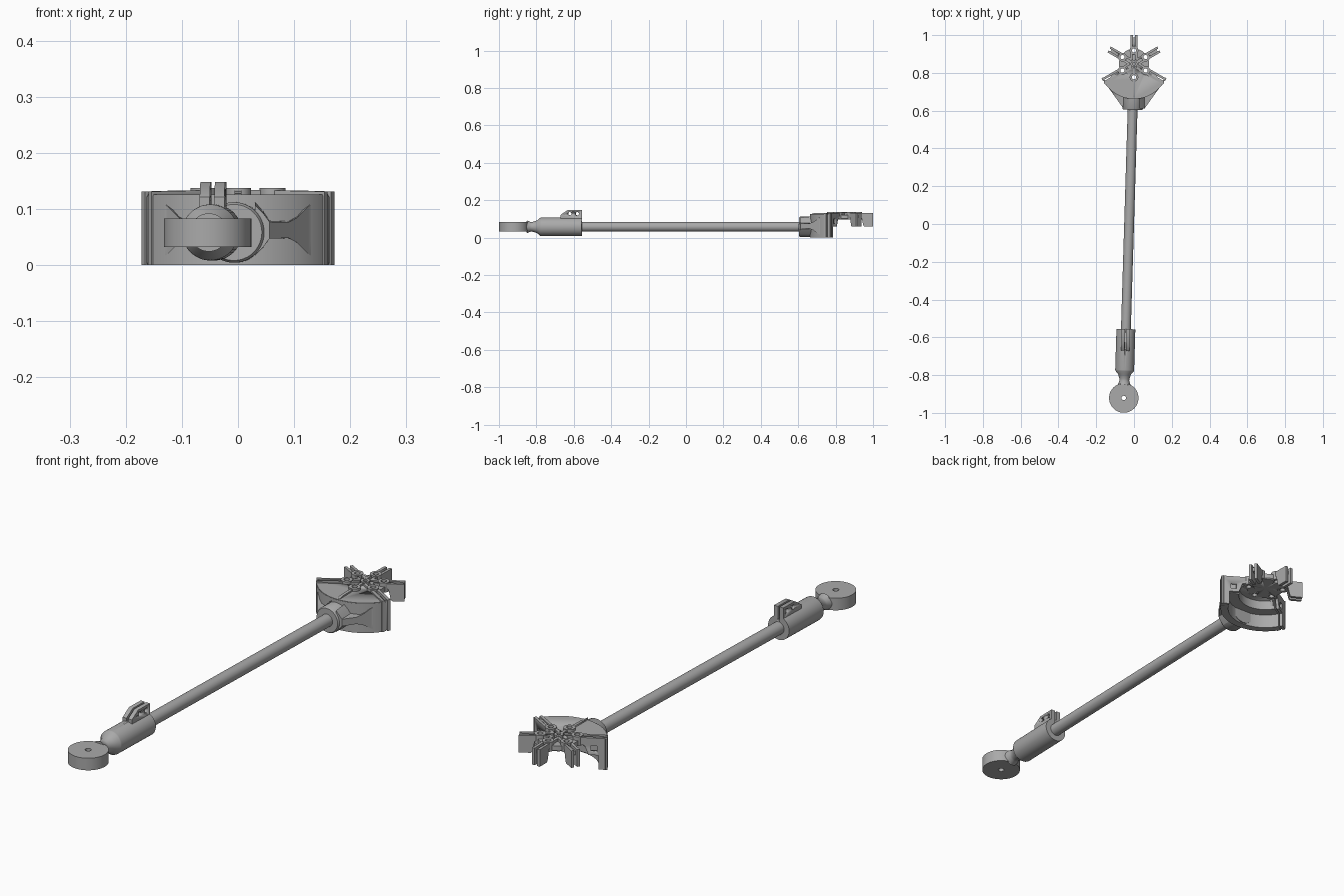
import bpy, bmesh, math
from mathutils import Matrix, Vector

if "Cube" in bpy.data.objects:
    bpy.data.objects.remove(bpy.data.objects["Cube"], do_unlink=True)

grey = bpy.data.materials.new("mid_grey")
grey.use_nodes = True
COLOUR = (0.4, 0.4, 0.4, 1)
grey.diffuse_color = COLOUR
grey.node_tree.nodes["Principled BSDF"].inputs["Base Color"].default_value = COLOUR

AXIS_Z = 0.058
PIVOT = Vector((-0.054, -0.921, AXIS_Z))
HUB = Vector((0, 0.848, 0))
SKEW = Matrix.Translation(PIVOT) @ Matrix.Rotation(-math.atan2(0.054, HUB.y - PIVOT.y), 4, "Z")
AT_HUB = Matrix.Translation(HUB)
FAN_R = 0.186


def finish(name, bm, matrix=Matrix()):
    bmesh.ops.recalc_face_normals(bm, faces=bm.faces)
    bm.transform(matrix)
    mesh = bpy.data.meshes.new(name)
    bm.to_mesh(mesh)
    bm.free()
    mesh.materials.append(grey)
    ob = bpy.data.objects.new(name, mesh)
    bpy.context.collection.objects.link(ob)
    bpy.ops.object.select_all(action="DESELECT")
    ob.select_set(True)
    bpy.context.view_layer.objects.active = ob
    bpy.ops.object.shade_smooth_by_angle(angle=math.radians(35))
    return ob


def prism(name, outline, low, high, matrix=Matrix()):
    """Extrude a flat outline along local z."""
    bm = bmesh.new()
    face = bm.faces.new([bm.verts.new((x, y, low)) for x, y in outline])
    grown = bmesh.ops.extrude_face_region(bm, geom=[face])["geom"]
    verts = [v for v in grown if isinstance(v, bmesh.types.BMVert)]
    bmesh.ops.translate(bm, vec=(0, 0, high - low), verts=verts)
    return finish(name, bm, matrix)


def lathe(name, profile, matrix=Matrix(), steps=48, closed=False):
    """Spin (radius, height) points about local z."""
    bm = bmesh.new()
    verts = [bm.verts.new((r, 0, h)) for r, h in profile]
    edges = [bm.edges.new(pair) for pair in zip(verts, verts[1:])]
    if closed:
        edges.append(bm.edges.new((verts[-1], verts[0])))
    bmesh.ops.spin(bm, geom=verts + edges, axis=(0, 0, 1), cent=(0, 0, 0),
                   angle=math.tau, steps=steps)
    bmesh.ops.remove_doubles(bm, verts=bm.verts, dist=0.0001)
    return finish(name, bm, matrix)


def ring(name, inner, outer, low, high, matrix):
    return lathe(name, [(inner, low), (outer, low), (outer, high), (inner, high)], matrix, closed=True)


def cut(target, cutter):
    mod = target.modifiers.new("cut", "BOOLEAN")
    mod.operation = "DIFFERENCE"
    mod.object = cutter
    bpy.context.view_layer.objects.active = target
    bpy.ops.object.modifier_apply(modifier=mod.name)
    bpy.data.objects.remove(cutter, do_unlink=True)


def sector(inner, outer, count=32):
    angles = [math.radians(-150 + 120 * i / count) for i in range(count + 1)]
    far = [(outer * math.cos(a), outer * math.sin(a)) for a in angles]
    if not inner:
        return far + [(0, 0)]
    return far + [(inner * math.cos(a), inner * math.sin(a)) for a in reversed(angles)]


# Rod, clamp sleeve and neck share one slightly skewed axis
ALONG = SKEW @ Matrix.Rotation(-math.pi / 2, 4, "X")
lathe("rod", [(0, 0.3), (0.026, 0.3), (0.026, 1.58), (0, 1.58)], ALONG)
sleeve = lathe("clamp_sleeve", [(0, 0.07), (0.034, 0.07), (0.026, 0.09), (0.026, 0.1), (0.034, 0.125),
                                (0.049, 0.143), (0.05, 0.148), (0.05, 0.365), (0, 0.365)], ALONG)
ring("end_disc", 0.012, 0.078, 0.032, 0.083, Matrix.Translation((PIVOT.x, PIVOT.y, 0)))

# Clamp ears stand on the sleeve, with a slot cut between them
SIDEWAYS = SKEW @ Matrix(((0, 0, 1, 0), (1, 0, 0, 0), (0, 1, 0, 0), (0, 0, 0, 1)))
cut(sleeve, prism("slot", [(0.26, 0.03), (0.38, 0.03), (0.38, 0.07), (0.26, 0.07)], -0.003, 0.004, SIDEWAYS))
ear_shape = [(0.25, 0.035), (0.365, 0.035), (0.365, 0.09), (0.29, 0.09), (0.25, 0.063)]
for side, low in (("right", -0.022), ("left", 0.004)):
    ear = prism(side + "_clamp_ear", ear_shape, low, low + 0.018, SIDEWAYS)
    for along in (0.3, 0.34):
        hole = Matrix.Translation((along, 0.07, 0))
        cut(ear, lathe("hole", [(0, -0.05), (0.009, -0.05), (0.009, 0.05), (0, 0.05)], SIDEWAYS @ hole, 20))

# Socket that grips the rod
lathe("rod_socket", [(0, 1.526), (0.05, 1.526), (0.054, 1.532), (0.054, 1.62), (0, 1.62)], ALONG)

# Fan housing: roof, outer wall, inner step
prism("fan_roof", sector(0, FAN_R - 0.001), 0.1, 0.126, AT_HUB)
prism("fan_wall", sector(0.155, FAN_R), 0, 0.124, AT_HUB)
prism("fan_step", sector(0.11, 0.156), 0.06, 0.105, AT_HUB)


def wing(name, sign):
    """Web that is thin at mid height and flares out to the full wall."""
    bm = bmesh.new()
    loops = []
    for x, half in [(0.03, 0.045), (0.045, 0.03), (0.056, 0.015), (0.09, 0.014), (0.105, 0.022),
                    (0.125, 0.042), (0.145, 0.055), (0.167, 0.06)]:
        front = 0.61 + max(0, x - 0.055) * 1.4
        back = HUB.y - math.sqrt(FAN_R ** 2 - x ** 2) + 0.012
        mid = AXIS_Z + 0.004
        loops.append([bm.verts.new((sign * x, y, mid + z)) for y, z in
                      ((front, -half), (front, half), (back, half * 1.15), (back, -half * 1.02))])
    for a, b in zip(loops, loops[1:]):
        for i in range(4):
            j = (i + 1) % 4
            bm.faces.new((a[i], a[j], b[j], b[i]))
    bm.faces.new(loops[0])
    bm.faces.new(loops[-1])
    return finish(name, bm)


wing("left_wing", 1)
wing("right_wing", -1)

# Hub plate with a centre ring and six screw bosses
hub = lathe("hub_plate", [(0, 0.098), (0.076, 0.098), (0.08, 0.102), (0.08, 0.122), (0, 0.122)], AT_HUB)
ring("hub_centre", 0.008, 0.018, 0.12, 0.136, AT_HUB)

# Radial arms: paired upright ribs joined by a web
short_rib = [(0.02, 0.11), (0.09, 0.11), (0.1, 0.065), (0.106, 0.06), (0.152, 0.06),
             (0.152, 0.132), (0.02, 0.134)]
long_rib = [(0.02, 0.11), (0.1, 0.1), (0.115, 0.06), (0.155, 0.06), (0.155, 0), (0.188, 0),
            (0.188, 0.131), (0.02, 0.134)]
centre_rib = [(0.02, 0.11), (0.178, 0.11), (0.178, 0.127), (0.16, 0.132), (0.02, 0.134)]
STAND = Matrix.Rotation(math.pi / 2, 4, "X")
for label, degrees, rib in (("back", 90, short_rib), ("back_left", 30, short_rib),
                            ("back_right", 150, short_rib), ("front_left", -30, long_rib),
                            ("front_right", -150, long_rib), ("front", -90, centre_rib)):
    turn = AT_HUB @ Matrix.Rotation(math.radians(degrees), 4, "Z")
    if rib is centre_rib:
        prism("front_arm_rib", rib, -0.006, 0.006, turn @ STAND)
    else:
        for side, low in (("a", -0.018), ("b", 0.006)):
            arm = prism(f"{label}_arm_rib_{side}", rib, low, low + 0.012, turn @ STAND)
            if rib is long_rib:
                window = [(0.125, 0.075), (0.148, 0.075), (0.148, 0.1), (0.125, 0.1)]
                cut(arm, prism("window", window, -0.05, 0.05, turn @ STAND))
        web = [(0.05, -0.008), (0.14, -0.008), (0.14, 0.008), (0.05, 0.008)]
        prism(f"{label}_arm_web", web, 0.105, 0.122, turn)
    boss = turn @ Matrix.Translation((0.071, 0, 0))
    ring(f"{label}_screw_boss", 0.011, 0.023, 0.098, 0.137, boss)
    for part in [o for o in bpy.data.objects if o.name in ("hub_plate", "fan_roof")
                 or o.name.startswith(f"{label}_arm_")]:
        cut(part, lathe("hole", [(0, 0.05), (0.0112, 0.05), (0.0112, 0.2), (0, 0.2)], boss, 24))
